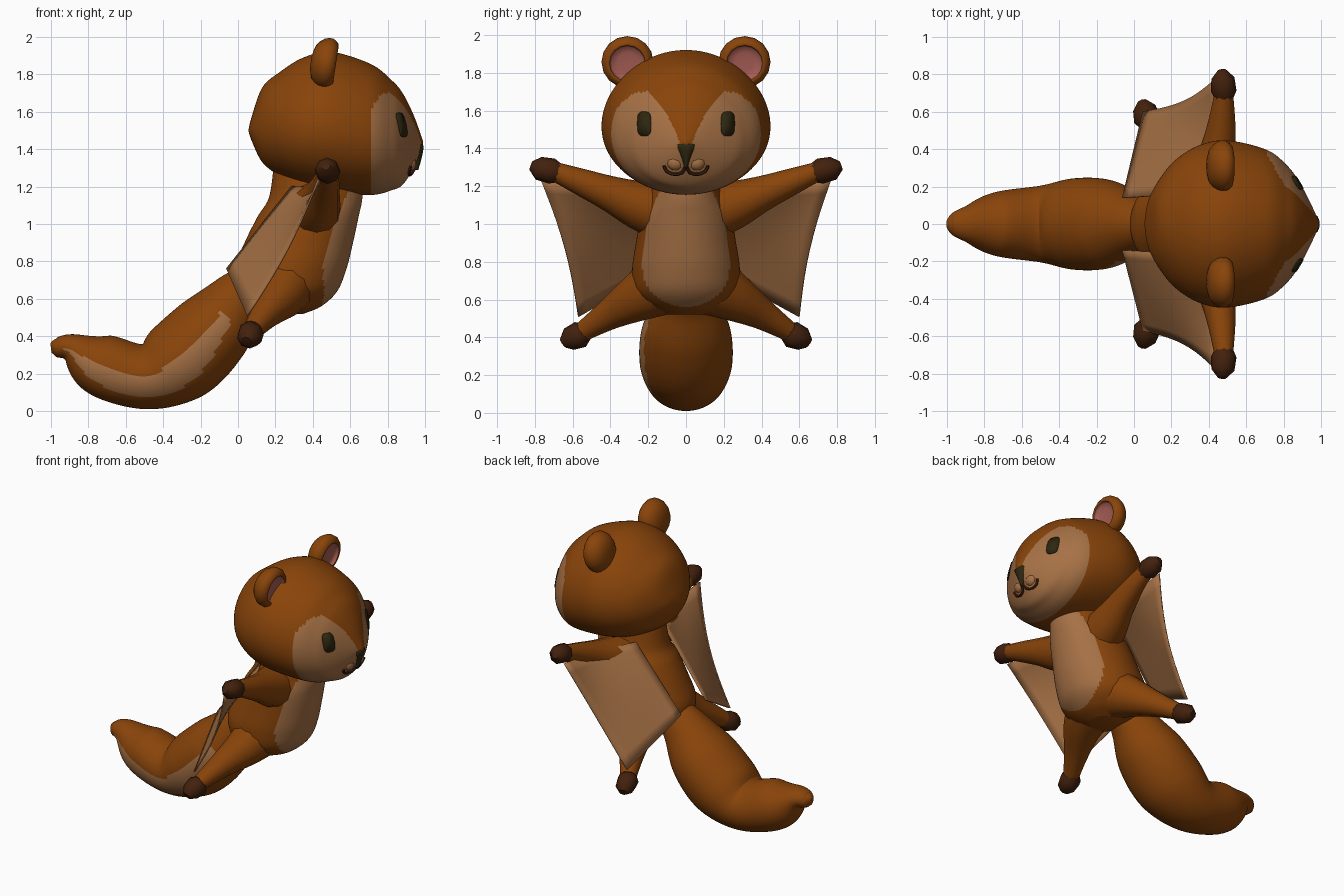
import bpy, bmesh, math
from mathutils import Vector, Matrix
from mathutils.bvhtree import BVHTree

cube = bpy.data.objects.get("Cube")
if cube:
    bpy.data.objects.remove(cube, do_unlink=True)


def material(name, rgb):
    m = bpy.data.materials.new(name)
    m.use_nodes = True
    m.diffuse_color = (*rgb, 1)
    m.node_tree.nodes["Principled BSDF"].inputs["Base Color"].default_value = (*rgb, 1)
    return m


FUR = material("brown fur", (.25, .058, .003))
CREAM = material("cream fur", (.38, .165, .06))
PAW = material("dark brown paw", (.055, .015, .004))
PINK = material("ear pink", (.38, .11, .09))
DARK = material("eye dark", (.027, .02, .005))
X, Z = Vector((1, 0, 0)), Vector((0, 0, 1))
EAR_AXIS = Vector((1, 0, -.15)).normalized()


def finish(name, bm, mats):
    bmesh.ops.recalc_face_normals(bm, faces=bm.faces)
    me = bpy.data.meshes.new(name)
    bm.to_mesh(me)
    bm.free()
    for m in mats:
        me.materials.append(m)
    ob = bpy.data.objects.new(name, me)
    bpy.context.collection.objects.link(ob)
    bpy.ops.object.select_all(action='DESELECT')
    bpy.context.view_layer.objects.active = ob
    ob.select_set(True)
    bpy.ops.object.shade_smooth_by_angle(angle=math.radians(50))
    return ob


def spline(rows, n):
    """Smoothly interpolate rows of numbers, n steps per span."""
    out = []
    for i in range(len(rows) - 1):
        a, b, c, d = (rows[max(0, min(len(rows) - 1, i + k))] for k in (-1, 0, 1, 2))
        for s in range(n):
            t = s / n
            out.append([q + .5 * t * (r - p + t * (2 * p - 5 * q + 4 * r - w + t * (3 * (q - r) + w - p)))
                        for p, q, r, w in zip(a, b, c, d)])
    return out + [list(rows[-1])]


def loft(name, rows, mats, sides=12, n=3, axis=None, ref=Z, rule=None, egg=0):
    """Skin elliptical rings (x, y, z, radius, radius) along a path; egg narrows their tops."""
    st = spline(rows, n)
    bm = bmesh.new()
    rings = []
    for i, r in enumerate(st):
        t = axis or (Vector(st[min(i + 1, len(st) - 1)][:3]) - Vector(st[max(i - 1, 0)][:3])).normalized()
        u = ref.cross(t).normalized()
        v = t.cross(u)
        ru, rv = max(r[3], .002), max(r[4], .002)
        rings.append([bm.verts.new(Vector(r[:3]) + u * ru * math.cos(a) * (1 - egg * math.sin(a)) + v * rv * math.sin(a))
                      for a in (math.tau * k / sides for k in range(sides))])
    for i in range(len(rings) - 1):
        for k in range(sides):
            j = (k + 1) % sides
            f = bm.faces.new((rings[i][k], rings[i][j], rings[i + 1][j], rings[i + 1][k]))
            if rule:
                f.material_index = int(rule(f.calc_center_median(), (i + .5) / (len(st) - 1),
                                            math.tau * (k + .5) / sides))
    bm.faces.new(rings[0])
    bm.faces.new(rings[-1]).material_index = int(bool(rule and rule(Vector(st[-1][:3]), 1, 0)))
    return finish(name, bm, mats)


def ball(name, loc, scale, mat):
    bm = bmesh.new()
    bmesh.ops.create_uvsphere(bm, u_segments=10, v_segments=7, radius=1,
                              matrix=Matrix.LocRotScale(Vector(loc), None, Vector(scale)))
    return finish(name, bm, [mat])


# Head with pale face mask
def face_mask(c, t, a):
    y = abs(c.y)
    wedge = .03 + .15 * (max(0, c.z - 1.4) / .29) ** 1.5 if c.z > 1.4 else 0
    return c.x > .71 and c.z < 1.7 - 4 * (y - .22) ** 2 and y > wedge


head = loft("head", [(.055, 0, 1.5, 0, 0), (.075, 0, 1.51, .12, .07), (.13, 0, 1.53, .23, .2),
                     (.22, 0, 1.535, .34, .275), (.35, 0, 1.545, .42, .345), (.5, 0, 1.545, .445, .375),
                     (.71, 0, 1.505, .395, .35), (.82, 0, 1.475, .31, .295), (.88, 0, 1.455, .23, .245),
                     (.94, 0, 1.44, .12, .14), (.99, 0, 1.43, .01, .01)],
            [FUR, CREAM], sides=112, n=10, axis=X, rule=face_mask, egg=.08)
head_tree = BVHTree.FromObject(head, bpy.context.evaluated_depsgraph_get())


def on_face(y, z, lift=.005):
    hit = head_tree.ray_cast(Vector((2, y, z)), -X)
    return hit[0] + hit[1] * lift


# Body with pale belly
def belly(c, t, a):
    k = (c.z - .77) / (.21 if c.z < .77 else .5)
    return math.sin(a) > .1 and abs(k) < 1 and abs(c.y) < .232 * math.sqrt(1 - k * k)


loft("body", [(.27, 0, .52, .09, .08), (.265, 0, .56, .19, .18), (.27, 0, .64, .27, .26),
              (.28, 0, .76, .285, .3), (.325, 0, .9, .265, .29), (.375, 0, 1.04, .24, .27),
              (.415, 0, 1.14, .2, .25), (.43, 0, 1.3, .17, .24)],
     [FUR, CREAM], sides=96, n=11, axis=Z, ref=X, rule=belly)


# Tail with a pale stripe on one flank
def stripe(c, t, a):
    k = (t - .19) / .62
    return 0 < k < 1 and math.cos(a) < 0 and -.22 - .42 * math.sin(math.pi * k) < math.sin(a) < .25 * k - .1


loft("tail", [(-1, 0, .335, .02, .025), (-.97, 0, .338, .06, .05), (-.89, 0, .335, .1, .08),
              (-.74, 0, .25, .17, .165), (-.5, 0, .185, .205, .175), (-.31, 0, .27, .245, .225),
              (-.14, 0, .43, .235, .215), (0, 0, .59, .16, .16), (.12, 0, .7, .1, .12)],
     [FUR, CREAM], sides=64, n=12, rule=stripe)

for side, s in (("left", 1), ("right", -1)):
    # Limbs and paws
    def limb(name, mat, rows, n=3, sides=12):
        loft(f"{side}_{name}", [(x, y * s, z, r, r) for x, y, z, r in rows], [mat], sides, n)

    limb("arm", FUR, [(.39, .08, 1.05, .16), (.42, .25, 1.1, .13), (.45, .4, 1.16, .095),
                      (.47, .55, 1.22, .072), (.48, .7, 1.28, .05)])
    limb("hand", PAW, [(.48, .66, 1.265, .045), (.48, .71, 1.28, .068), (.475, .78, 1.295, .062),
                       (.47, .82, 1.31, .025)], 1, 8)
    limb("leg", FUR, [(.27, .08, .71, .19), (.23, .24, .62, .135), (.15, .4, .525, .085),
                      (.08, .54, .435, .055)])
    limb("foot", PAW, [(.085, .52, .44, .045), (.07, .56, .415, .072), (.055, .62, .39, .062),
                       (.045, .65, .37, .03)], 1, 8)

    # Gliding membrane between arm, back and leg
    hand, shoulder = Vector((.43, .77, 1.24)), Vector((.29, .16, 1.2))
    tip, hip = Vector((.05, .6 if s > 0 else .57, .51)), Vector((-.06, .14, .76))
    bm = bmesh.new()
    bmesh.ops.create_grid(bm, x_segments=10, y_segments=10, size=.5)
    for v in bm.verts:
        a, b = v.co.x + .5, v.co.y + .5
        across, down = math.sin(math.pi * a), math.sin(math.pi * b)
        p = shoulder.lerp(hand, a).lerp(hip.lerp(tip, a), b)
        p += Vector((-.03, 0, .025)) * across * down
        p += Vector((.025, -.03, -.01)) * a * down
        p += Vector((.06, 0, -.02)) * across * (1 - b)
        v.co = (p.x, p.y * s, p.z)
    wing = finish(f"{side}_membrane", bm, [CREAM])
    mod = wing.modifiers.new("thickness", 'SOLIDIFY')
    mod.thickness, mod.offset = .01, 0

    # Dished ear with pink inside
    profile = [(-.07, .03), (-.055, .09), (-.015, .13), (.03, .137), (.06, .113), (.06, .095), (.04, .085), (.035, .02)]
    loft(f"{side}_ear", [(.46 + d, .31 * s, 1.86 - .15 * d, r, r) for d, r in profile], [FUR, PINK], sides=16, n=2,
         axis=EAR_AXIS, rule=lambda c, t, a: t > .72)

    # Eye plate following the face
    bm = bmesh.new()
    mid = bm.verts.new(on_face(.22 * s, 1.53))
    rim = []
    for k in range(16):
        c, d = math.cos(math.tau * k / 16), math.sin(math.tau * k / 16)
        rim.append(bm.verts.new(on_face(s * .22 + math.copysign(abs(c) ** .6, c) * .036,
                                        1.53 + math.copysign(abs(d) ** .6, d) * .065)))
    for k in range(16):
        bm.faces.new((mid, rim[k], rim[(k + 1) % 16]))
    eye = finish(f"{side}_eye", bm, [DARK])
    eye.modifiers.new("thickness", 'SOLIDIFY').thickness = .006

    # Muzzle and mouth line
    ball(f"{side}_muzzle", (.92, .055 * s, 1.325), (.035, .048, .042), CREAM)
    loft(f"{side}_mouth", [(*on_face(y * s, z), .009, .009) for y, z in
                           ((.115, 1.31), (.1, 1.28), (.06, 1.265), (.02, 1.275), (.002, 1.31))],
         [PAW], sides=6, n=2, ref=X)

# Nose tapering down to the lip
loft("nose", [(.945, 0, 1.29, .006, .02), (.955, 0, 1.34, .02, .025), (.965, 0, 1.39, .042, .026),
              (.965, 0, 1.42, .052, .027), (.96, 0, 1.435, .03, .015)], [DARK], sides=10, n=2, axis=Z, ref=X)
